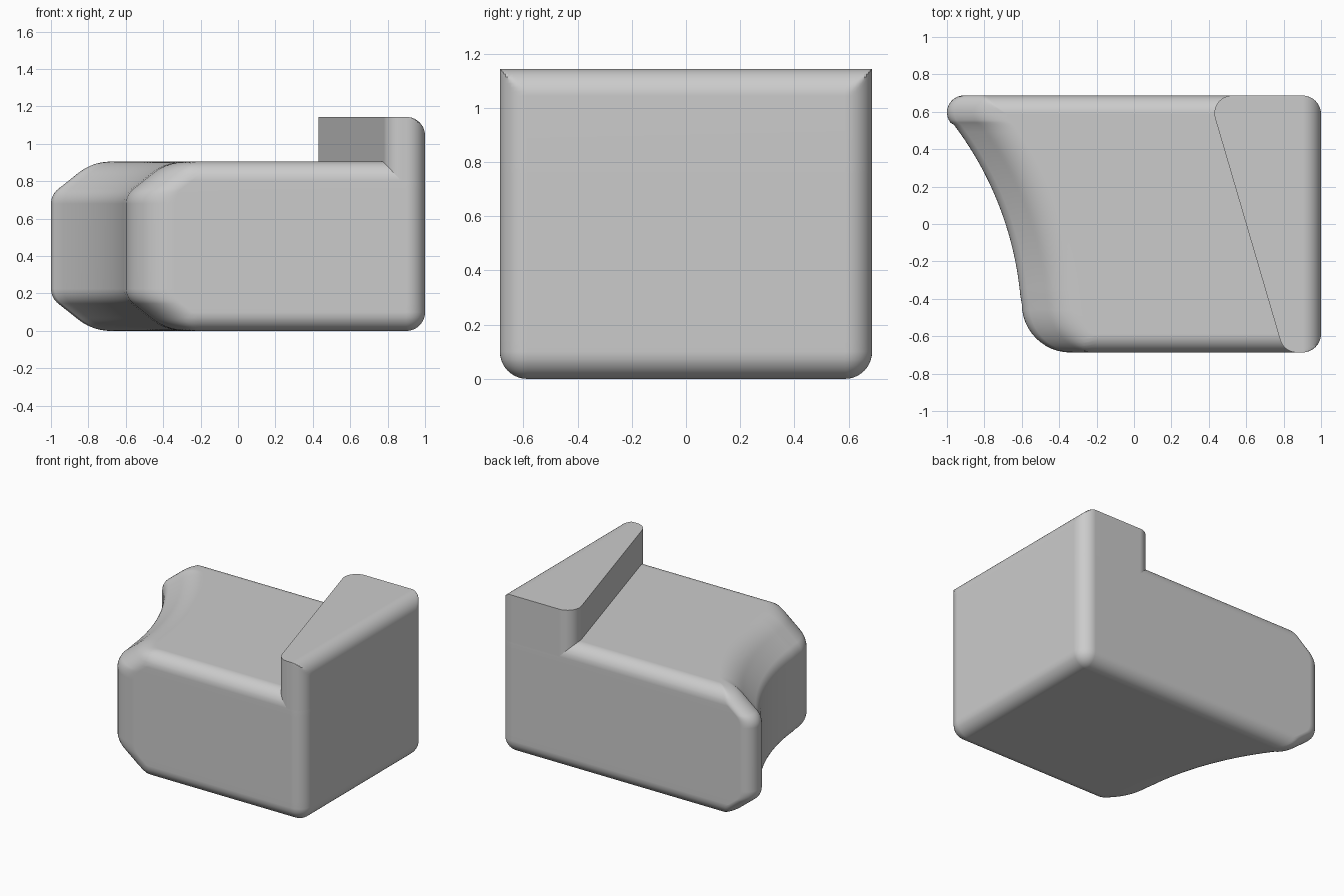
import bpy, bmesh
from math import sin, cos, sqrt, radians

cube = bpy.data.objects.get("Cube")
if cube:
    bpy.data.objects.remove(cube)

HALF_Y, BODY_TOP, LIP_TOP, FILLET = 0.687, 0.905, 1.144, 0.1
CY = HALF_Y - FILLET

grey = bpy.data.materials.new("plain grey")
grey.use_nodes = True
grey.diffuse_color = (0.6, 0.6, 0.6, 1)
grey.node_tree.nodes["Principled BSDF"].inputs["Base Color"].default_value = (0.6, 0.6, 0.6, 1)


def arc(cx, cy, r, start, end, steps=12):
    angles = [radians(start + (end - start) * i / steps) for i in range(steps + 1)]
    return [(cx + r * cos(a), cy + r * sin(a)) for a in angles]


def fillet(h):
    """Inset of a rounded edge at distance h from the flat face."""
    return FILLET - sqrt(FILLET ** 2 - (FILLET - h) ** 2) if h < FILLET else 0


def loft(name, rings):
    bm = bmesh.new()
    loops = [[bm.verts.new(p) for p in ring] for ring in rings]
    n = len(loops[0])
    for low, high in zip(loops, loops[1:]):
        for i in range(n):
            j = (i + 1) % n
            bm.faces.new((low[i], low[j], high[j], high[i]))
    bm.faces.new(loops[0][::-1])
    bm.faces.new(loops[-1])
    bmesh.ops.remove_doubles(bm, verts=bm.verts[:], dist=0.0002)
    bmesh.ops.dissolve_degenerate(bm, edges=bm.edges[:], dist=0.0002)
    bmesh.ops.recalc_face_normals(bm, faces=bm.faces[:])
    mesh = bpy.data.meshes.new(name)
    bm.to_mesh(mesh)
    bm.free()
    mesh.materials.append(grey)
    obj = bpy.data.objects.new(name, mesh)
    bpy.context.collection.objects.link(obj)
    bpy.ops.object.select_all(action="DESELECT")
    obj.select_set(True)
    bpy.context.view_layer.objects.active = obj
    bpy.ops.object.shade_smooth_by_angle(angle=radians(28))
    weighted = obj.modifiers.new("flat_face_normals", "WEIGHTED_NORMAL")
    weighted.keep_sharp = True
    return obj


# Edge profile of the scooped end: (shift inward, depth below the flat face)
profile = [(0.32 - 0.28 * sin(a), 0.28 * (1 - cos(a)))
           for a in (radians(38 * i / 10) for i in range(11))]
lower = [(0.1 * (1 - sin(a)), 0.225 - 0.1 * cos(a))
         for a in (radians(38 + 52 * i / 8) for i in range(9))]
(g0, h0), (g1, h1) = profile[-1], lower[0]
for h in (0.07, 0.085, FILLET):
    profile.append((g0 + (g1 - g0) * (h - h0) / (h1 - h0), h))
profile += lower

# Scooped end in plan: tight back corner, concave sweep, broad front corner
R = 1.79
scoop = arc(-0.91, HALF_Y - 0.09, 0.09, 90, 218)
for i in range(25):
    y = 0.53 - 0.91 * i / 24
    scoop.append((-0.6 - R + sqrt(R * R - (y + 0.55) ** 2), y))
scoop += arc(-0.34, 0.26 - HALF_Y, 0.26, 180, 270)


def body_ring(shift, h, z):
    f = fillet(h)
    r = max(FILLET - f, 0.0005)
    limit = HALF_Y - f
    plan = [(x + shift, max(-limit, min(limit, y))) for x, y in scoop]
    plan += arc(1 - FILLET, -CY, r, -90, 0) + arc(1 - FILLET, CY, r, 0, 90)
    return [(x, y, z) for x, y in plan]


bottom = [body_ring(g, h, h) for g, h in profile]
top = [body_ring(g, h, BODY_TOP - h) for g, h in reversed(profile)]
loft("main_body", bottom + top)

# Raised wedge-shaped lip with a slanted inner wall
lip_plan = (arc(0.525, HALF_Y - 0.095, 0.095, 90, 196.4)
            + arc(0.872, 0.095 - HALF_Y, 0.095, 196.4, 270)
            + arc(1 - FILLET, -CY, FILLET, -90, 0)
            + arc(1 - FILLET, CY, FILLET, 0, 90))
levels = [BODY_TOP - FILLET]
levels += [LIP_TOP - FILLET * (1 - sin(radians(9 * i))) for i in range(11)]
loft("raised_lip", [[(min(x, 1 - fillet(max(LIP_TOP - z, 0))), y, z) for x, y in lip_plan]
                    for z in levels])
